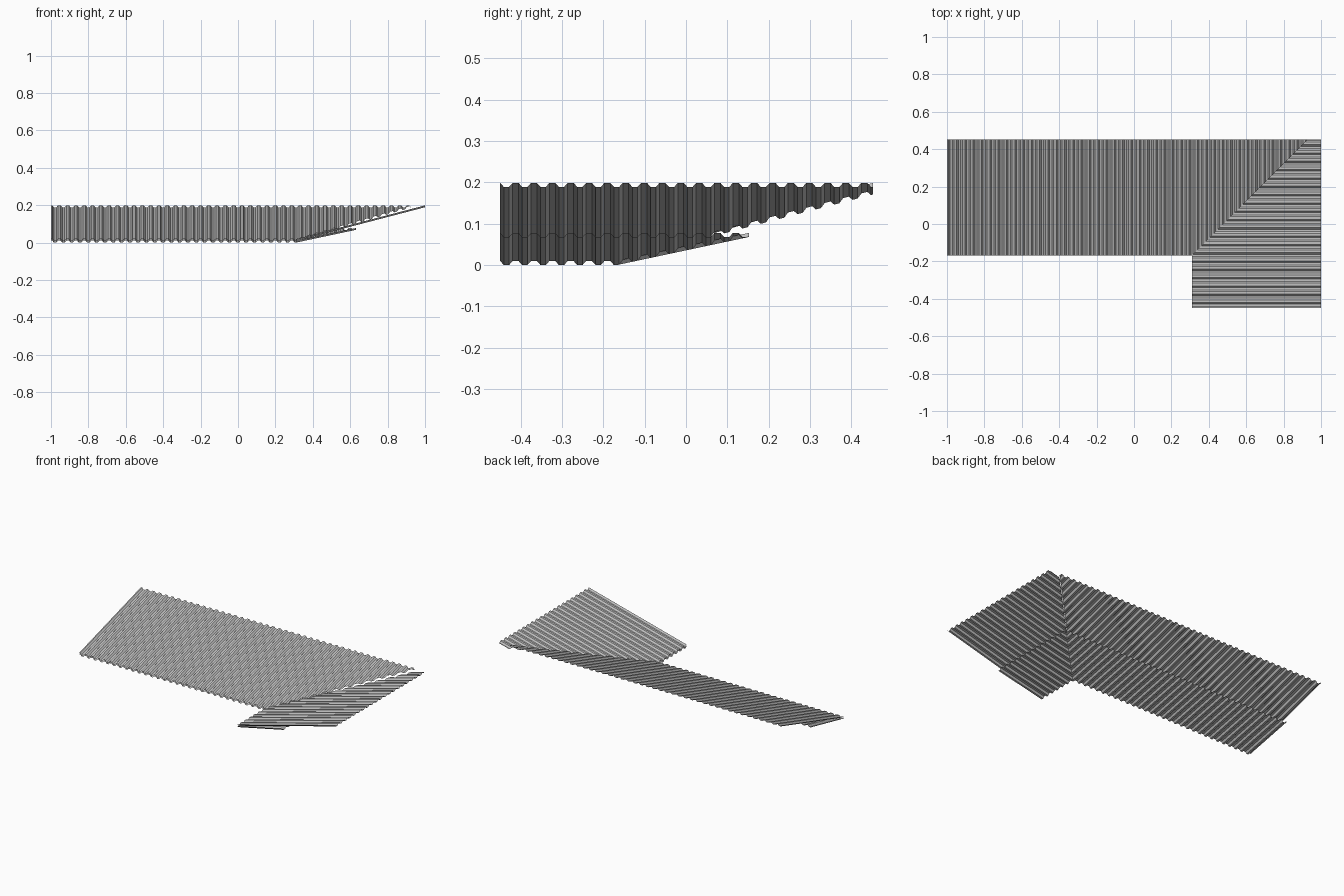
import bpy, bmesh, math

if "Cube" in bpy.data.objects:
    bpy.data.objects.remove(bpy.data.objects["Cube"])

CX, CY = 0.31, -0.168      # inner eave corner where both roof wings meet
PITCH, AMP = 0.0444, 0.005  # rib spacing and half height

steel = bpy.data.materials.new("grey_sheet_metal")
steel.diffuse_color = (0.52, 0.52, 0.52, 1)
steel.use_nodes = True
steel.node_tree.nodes["Principled BSDF"].inputs["Base Color"].default_value = steel.diffuse_color

# One rib: trough, flank, flat crest, flank (fraction of pitch, height)
RIB = [(0.0, -1), (0.14, -1), (0.34, 1), (0.66, 1), (0.86, -1), (1.0, -1)]


def rib_height(u):
    f = (u / PITCH) % 1.0
    for (a, ha), (b, hb) in zip(RIB, RIB[1:]):
        if f <= b:
            return AMP * (ha + (hb - ha) * (f - a) / (b - a))
    return -AMP


def corrugated_sheet(name, u_min, u_max, run, z_eave, z_top, swap):
    """Ribs run up the slope (v); u goes across, and u > 0 is mitred at 45 degrees."""
    us = {u_min, 0.0, u_max}
    for k in range(math.floor(u_min / PITCH), math.ceil(u_max / PITCH) + 1):
        for f, _ in RIB[1:-1]:
            u = (k + f) * PITCH
            if u_min < u < u_max:
                us.add(u)
    bm = bmesh.new()
    rows = []
    for u in sorted(us):
        pair = []
        for v in (min(max(u, 0.0), run), run):
            z = z_eave + (z_top - z_eave) * v / run + rib_height(u)
            x, y = (CX + v, CY + u) if swap else (CX + u, CY + v)
            pair.append(bm.verts.new((x, y, z)))
        rows.append(pair)
    for (a, b), (c, d) in zip(rows, rows[1:]):
        bm.faces.new((a, b, d, c) if swap else (a, c, d, b))
    bmesh.ops.remove_doubles(bm, verts=bm.verts, dist=1e-5)
    mesh = bpy.data.meshes.new(name)
    bm.to_mesh(mesh)
    bm.free()
    mesh.materials.append(steel)
    obj = bpy.data.objects.new(name, mesh)
    bpy.context.collection.objects.link(obj)
    return obj


BACK, FRONT = 0.453, -0.45
main_run, wing_run, low_run = BACK - CY, 1.0 - CX, 0.32

# Upper roof: long main slope and side wing
corrugated_sheet("main_roof_slope", -1 - CX, main_run, main_run, 0.014, 0.194, False)
corrugated_sheet("side_roof_slope", FRONT - CY, main_run, wing_run, 0.014, 0.194, True)

# Lower, flatter sheets under the eaves
corrugated_sheet("main_eave_underside", -1 - CX, low_run, low_run, 0.005, 0.073, False)
corrugated_sheet("side_eave_underside", FRONT - CY, low_run, low_run, 0.005, 0.073, True)
